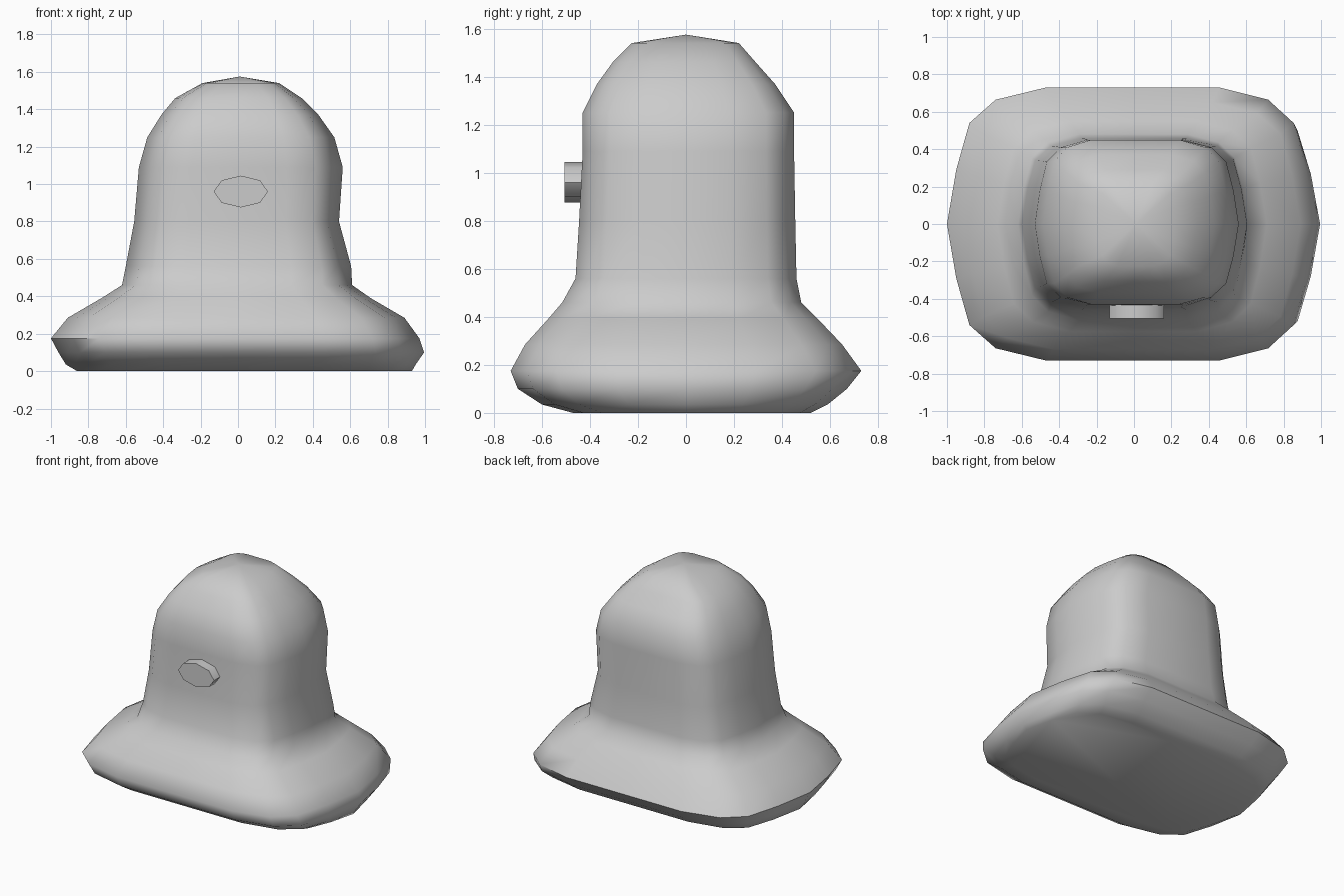
import bpy, bmesh, math

if "Cube" in bpy.data.objects:
    bpy.data.objects.remove(bpy.data.objects["Cube"])

grey = bpy.data.materials.new("light grey")
grey.diffuse_color = (0.6, 0.6, 0.6, 1)
grey.use_nodes = True
grey.node_tree.nodes["Principled BSDF"].inputs["Base Color"].default_value = grey.diffuse_color


def finish(name, bm, angle):
    bmesh.ops.recalc_face_normals(bm, faces=bm.faces[:])
    mesh = bpy.data.meshes.new(name)
    bm.to_mesh(mesh)
    bm.free()
    obj = bpy.data.objects.new(name, mesh)
    bpy.context.collection.objects.link(obj)
    mesh.materials.append(grey)
    bpy.ops.object.select_all(action='DESELECT')
    obj.select_set(True)
    bpy.context.view_layer.objects.active = obj
    bpy.ops.object.shade_smooth_by_angle(angle=math.radians(angle))
    return obj


def loft(rings, top=None):
    """Skin a stack of point loops, closing the bottom and the top."""
    bm = bmesh.new()
    loops = [[bm.verts.new(p) for p in ring] for ring in rings]
    n = len(loops[0])
    for a, b in zip(loops, loops[1:]):
        for i in range(n):
            j = (i + 1) % n
            bm.faces.new((a[i], a[j], b[j], b[i]))
    bm.faces.new(loops[0])
    if top:
        tip = bm.verts.new(top)
        for i in range(n):
            bm.faces.new((loops[-1][i], loops[-1][(i + 1) % n], tip))
    else:
        bm.faces.new(loops[-1])
    return bm


# Rounded-rectangle section, one quarter mirrored into a full loop
quarter = [(1, 0), (0.95, 0.4), (0.88, 0.74), (0.74, 0.91), (0.47, 1)]
section = quarter + [(0, 1)] + [(-x, y) for x, y in quarter[::-1]]
section += [(x, -y) for x, y in section[1:-1][::-1]]

# Body levels: height, left, right, front, back
levels = [
    (0.00, 0.86, 0.93, 0.47, 0.52),
    (0.035, 0.92, 0.95, 0.60, 0.59),
    (0.10, 0.96, 0.995, 0.70, 0.67),
    (0.175, 1.00, 0.97, 0.73, 0.73),
    (0.285, 0.91, 0.89, 0.67, 0.65),
    (0.39, 0.73, 0.71, 0.575, 0.55),
    (0.46, 0.62, 0.61, 0.515, 0.48),
    (0.56, 0.60, 0.605, 0.46, 0.46),
    (0.80, 0.555, 0.54, 0.445, 0.455),
    (1.09, 0.53, 0.56, 0.43, 0.45),
    (1.25, 0.485, 0.515, 0.43, 0.45),
    (1.37, 0.41, 0.43, 0.37, 0.37),
    (1.46, 0.335, 0.34, 0.305, 0.29),
    (1.54, 0.19, 0.22, 0.225, 0.22),
]
body = [[(x * (r if x > 0 else l), y * (b if y > 0 else f), z) for x, y in section]
        for z, l, r, f, b in levels]
finish("bell_body", loft(body, (0.01, 0, 1.575)), 60)

# Short eight-sided stud on the front
stud = [[(0.015 + 0.145 * math.cos(k * math.pi / 4), y, 0.96 + 0.085 * math.sin(k * math.pi / 4))
         for k in range(8)] for y in (-0.40, -0.505)]
finish("front_stud", loft(stud), 60)
